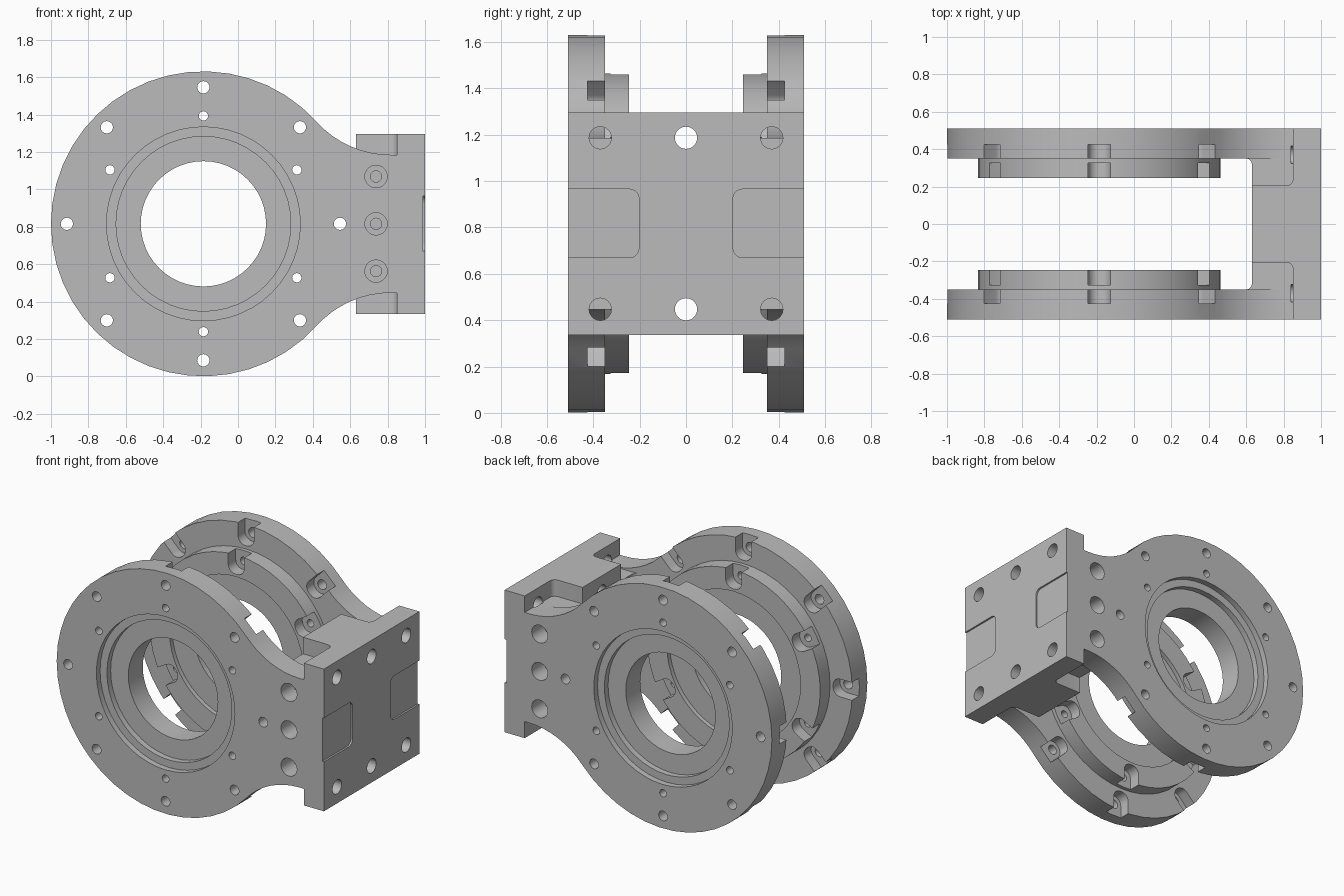
import bpy
import bmesh
from math import cos, sin, pi, radians, sqrt
from mathutils import Vector

if "Cube" in bpy.data.objects:
    bpy.data.objects.remove(bpy.data.objects["Cube"])

metal = bpy.data.materials.new("machined grey")
metal.use_nodes = True
GREY = (0.5, 0.5, 0.5, 1)
metal.diffuse_color = GREY
metal.node_tree.nodes["Principled BSDF"].inputs["Base Color"].default_value = GREY

CX, CZ, R = -0.185, 0.816, 0.815   # ring centre and radius
SIDES = (-1, 1)


def circle(u, v, r, n=24):
    return [(u + r * cos(2 * pi * i / n), v + r * sin(2 * pi * i / n)) for i in range(n)]


def rounded(u0, u1, v0, v1, r, n=5):
    pts = []
    corners = ((u1 - r, v1 - r), (u0 + r, v1 - r), (u0 + r, v0 + r), (u1 - r, v0 + r))
    for q, (u, v) in enumerate(corners):
        for i in range(n + 1):
            a = pi / 2 * (q + i / n)
            pts.append((u + r * cos(a), v + r * sin(a)))
    return pts


def rect(u0, u1, v0, v1):
    return [(u0, v0), (u1, v0), (u1, v1), (u0, v1)]


def place(axis, u, v, w):
    return Vector({"x": (w, u, v), "y": (u, w, v), "z": (u, v, w)}[axis])


def solid(name, prisms):
    """Mesh object from (axis, outline, low, high) prisms."""
    bm = bmesh.new()
    for axis, outline, low, high in prisms:
        a = [bm.verts.new(place(axis, u, v, low)) for u, v in outline]
        b = [bm.verts.new(place(axis, u, v, high)) for u, v in outline]
        bm.faces.new(a)
        bm.faces.new(b[::-1])
        for i in range(len(a)):
            j = (i + 1) % len(a)
            bm.faces.new((a[j], a[i], b[i], b[j]))
    bmesh.ops.recalc_face_normals(bm, faces=bm.faces)
    mesh = bpy.data.meshes.new(name)
    bm.to_mesh(mesh)
    bm.free()
    mesh.materials.append(metal)
    obj = bpy.data.objects.new(name, mesh)
    bpy.context.collection.objects.link(obj)
    return obj


def combine(obj, prisms, operation="DIFFERENCE"):
    tool = solid("cutter", prisms)
    tool.hide_render = True
    mod = obj.modifiers.new("combine", "BOOLEAN")
    mod.operation = operation
    mod.solver = "EXACT"
    mod.object = tool
    bpy.context.view_layer.objects.active = obj
    bpy.ops.object.modifier_apply(modifier=mod.name)
    bpy.data.objects.remove(tool)


def both(outline, near, far):
    """The same prism through the front and the back plate."""
    return [("y", outline, *sorted((s * near, s * far))) for s in SIDES]


def polar(angle, r):
    return CX + r * cos(radians(angle)), CZ + r * sin(radians(angle))


def ring_holes(angles, pitch, r, near, far):
    return [p for a in angles for p in both(circle(*polar(a, pitch), r, 16), near, far)]


def slot(angle, inner, outer, half):
    c, s = cos(radians(angle)), sin(radians(angle))
    shape = rounded(inner, outer, -half, half, half * 0.9)
    return [(CX + u * c - v * s, CZ + u * s + v * c) for u, v in shape]


# Plate outline: disc that flows through concave arcs into the neck
LEAVE = 42
NECK = 0.369
t = sin(radians(LEAVE))
flare = (R * t - NECK) / (1 - t)
fx = CX + (R + flare) * cos(radians(LEAVE))
upper = [(0.9, CZ + NECK)]
for i in range(9):
    a = radians(270 - (90 - LEAVE) * i / 8)
    upper.append((fx + flare * cos(a), CZ + NECK + flare + flare * sin(a)))
for i in range(1, 19):
    upper.append(polar(LEAVE + (180 - LEAVE) * i / 18, R))
plate = upper + [(x, 2 * CZ - z) for x, z in reversed(upper[:-1])]

# Mounting block with corner pockets and a filleted inner face
body = solid("bearing_bracket", [("z", rect(0.59, 1, -0.51, 0.51), 0.335, 1.297)])
pockets = []
for s in SIDES:
    y0, y1 = sorted((s * 0.205, s * 0.7))
    shape = rounded(0.4, 0.85, y0, y1, 0.035)
    pockets += [("z", shape, CZ + NECK, 1.5), ("z", shape, 0.1, CZ - NECK)]
combine(body, pockets)
combine(body, [("z", rounded(-1, 0.63, -0.35, 0.35, 0.03), 0, 2)])

# Ring plates and inner bosses
combine(body, both(plate, 0.35, 0.51), "UNION")
combine(body, both(circle(CX, CZ, 0.648, 48), 0.245, 0.40), "UNION")

# Bore, stepped outer seats and shallow inner seat
combine(body, both(circle(CX, CZ, 0.335, 48), 0.2, 0.6))
combine(body, both(circle(CX, CZ, 0.467, 48), 0.43, 0.6))
combine(body, both(circle(CX, CZ, 0.518, 48), 0.47, 0.6))
combine(body, both(circle(CX, CZ, 0.5, 48), 0.2, 0.275))

# Screw holes and nut slots on the two hole circles
eighths = range(0, 360, 45)
sixths = range(30, 360, 60)
combine(body, ring_holes(eighths, 0.73, 0.033, 0.3, 0.6))
combine(body, ring_holes(sixths, 0.577, 0.025, 0.2, 0.6))
rim_slots, boss_slots = [], []
for a in eighths:
    rim_slots += both(slot(a, 0.67, 0.79 if a == 0 else 0.95, 0.06), 0.3, 0.425)
for a in sixths:
    boss_slots += both(slot(a, 0.517, 0.75, 0.06), 0.2, 0.325)
combine(body, rim_slots)
combine(body, boss_slots)

# Counterbored screws in the neck
for r, depth in ((0.06, 0.38), (0.03, 0.25)):
    combine(body, [p for dz in (-0.253, 0, 0.253)
                   for p in both(circle(0.738, CZ + dz, r, 20), depth, 0.6)])

# Mounting face: bolt holes and shallow side recesses
bolts = []
for z in (0.447, 1.187):
    for y in (-0.37, 0, 0.37):
        bolts.append(("x", circle(y, z, 0.048), 0.84 if y else 0.5, 1.1))
combine(body, bolts)
recesses = []
for s in SIDES:
    y0, y1 = sorted((s * 0.203, s * 0.7))
    recesses.append(("x", rounded(y0, y1, 0.67, 0.965, 0.04), 0.988, 1.1))
combine(body, recesses)

# Smooth curved walls, crisp machined edges
bpy.ops.object.select_all(action="DESELECT")
body.select_set(True)
bpy.context.view_layer.objects.active = body
bpy.ops.object.shade_smooth_by_angle(angle=radians(25))
